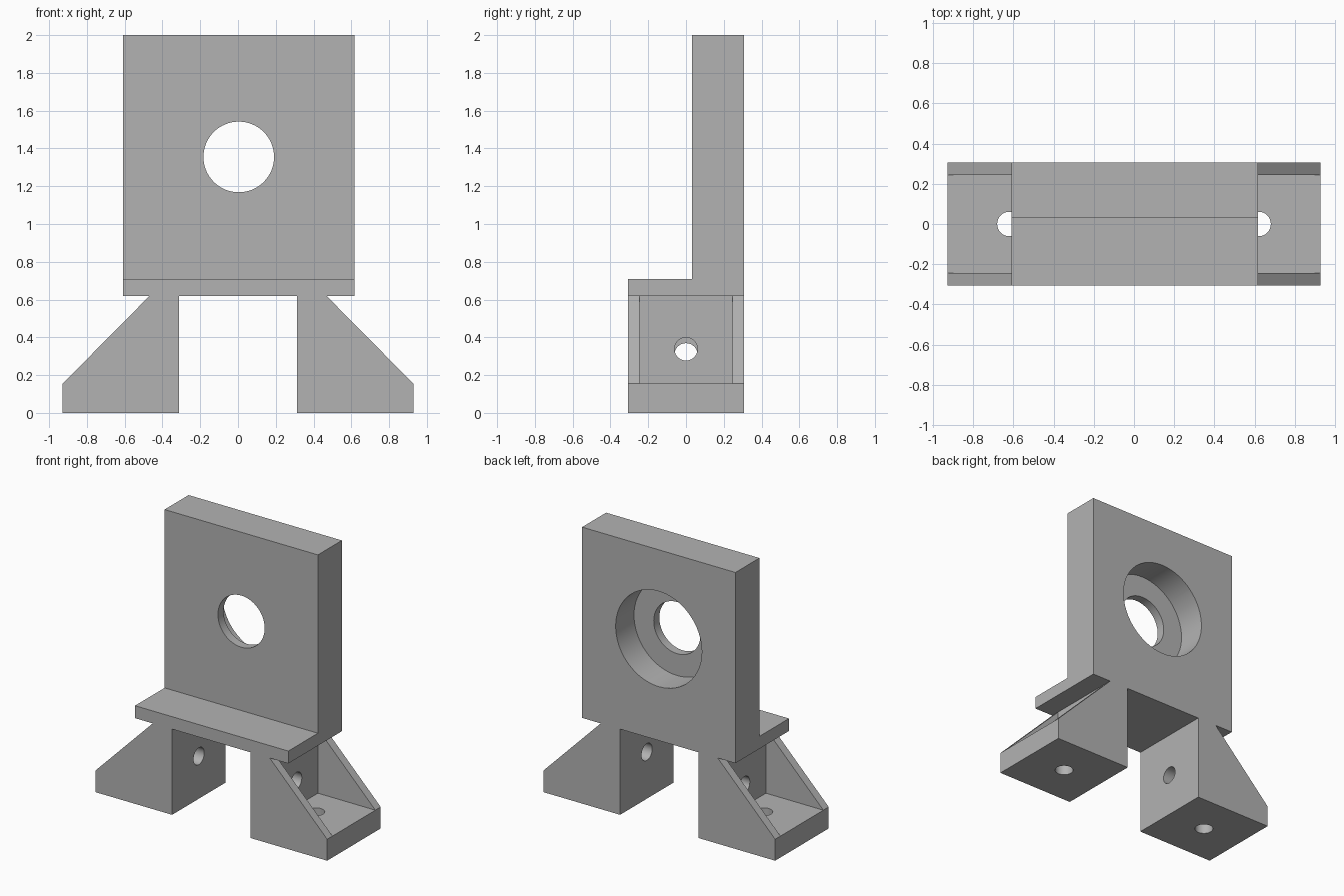
import bpy, bmesh, math
from mathutils import Matrix

cube = bpy.data.objects.get("Cube")
if cube:
    bpy.data.objects.remove(cube, do_unlink=True)

grey = bpy.data.materials.new("plain_grey")
grey.use_nodes = True
color = (0.45, 0.45, 0.45, 1)
grey.diffuse_color = color
grey.node_tree.nodes["Principled BSDF"].inputs["Base Color"].default_value = color

DEPTH = 0.306    # half depth of the bracket
WALL = 0.155     # thickness of foot base and upright
FOOT_TOP = 0.62


def add_object(name, bm):
    bmesh.ops.recalc_face_normals(bm, faces=bm.faces)
    mesh = bpy.data.meshes.new(name)
    bm.to_mesh(mesh)
    bm.free()
    mesh.materials.append(grey)
    obj = bpy.data.objects.new(name, mesh)
    bpy.context.collection.objects.link(obj)
    return obj


def prism(name, profile, axis, start, end):
    """Extrude a 2D profile along x (profile in y, z) or y (profile in x, z)."""
    bm = bmesh.new()
    place = (lambda a, b: (start, a, b)) if axis == "x" else (lambda a, b: (a, start, b))
    face = bm.faces.new([bm.verts.new(place(a, b)) for a, b in profile])
    moved = bmesh.ops.extrude_face_region(bm, geom=[face])["geom"]
    step = (end - start, 0, 0) if axis == "x" else (0, end - start, 0)
    bmesh.ops.translate(bm, vec=step, verts=[v for v in moved if isinstance(v, bmesh.types.BMVert)])
    return add_object(name, bm)


def rod(axis, center, radius, length):
    turn = {"x": Matrix.Rotation(math.pi / 2, 4, "Y"),
            "y": Matrix.Rotation(math.pi / 2, 4, "X"),
            "z": Matrix.Identity(4)}[axis]
    bm = bmesh.new()
    bmesh.ops.create_cone(bm, cap_ends=True, segments=64, radius1=radius, radius2=radius,
                          depth=length, matrix=Matrix.Translation(center) @ turn)
    return add_object("cutter", bm)


def cut(obj, cutters):
    bpy.context.view_layer.objects.active = obj
    for cutter in cutters:
        cutter.hide_render = True
        mod = obj.modifiers.new("cut", "BOOLEAN")
        mod.operation = "DIFFERENCE"
        mod.solver = "EXACT"
        mod.object = cutter
        bpy.ops.object.modifier_apply(modifier=mod.name)
        bpy.data.objects.remove(cutter, do_unlink=True)
    bpy.ops.object.select_all(action="DESELECT")
    obj.select_set(True)
    bpy.ops.object.shade_smooth_by_angle(angle=math.radians(30))


# Upright plate with front ledge, through hole and rear counterbore
plate = prism("mounting_plate",
              [(-DEPTH, FOOT_TOP), (DEPTH, FOOT_TOP), (DEPTH, 2), (0.032, 2),
               (0.032, 0.71), (-DEPTH, 0.71)], "x", -0.61, 0.617)
bore = (0.004, 0.17, 1.355)
cut(plate, [rod("y", bore, 0.187, 1),
            rod("y", (bore[0], DEPTH - 0.21 + 0.25, bore[2]), 0.345, 0.5)])

# Gusseted feet, each with a pocket, a floor hole and an upright hole
for name, side, hole_z in (("left_foot", 1, 0.338), ("right_foot", -1, 0.308)):
    inner, outer = 0.313, 0.928
    shoulder = inner + WALL
    foot = prism(name, [(side * x, z) for x, z in (
        (inner, 0), (outer, 0), (outer, WALL), (shoulder, FOOT_TOP), (inner, FOOT_TOP))],
        "y", -DEPTH, DEPTH)
    pocket = prism("cutter", [(side * x, z) for x, z in (
        (shoulder, WALL), (1.2, WALL), (1.2, 1), (shoulder, 1))], "y", -0.245, 0.245)
    cut(foot, [pocket,
               rod("z", (side * 0.62, 0, 0.05), 0.061, 0.4),
               rod("x", (side * 0.38, 0, hole_z), 0.061, 0.4)])
